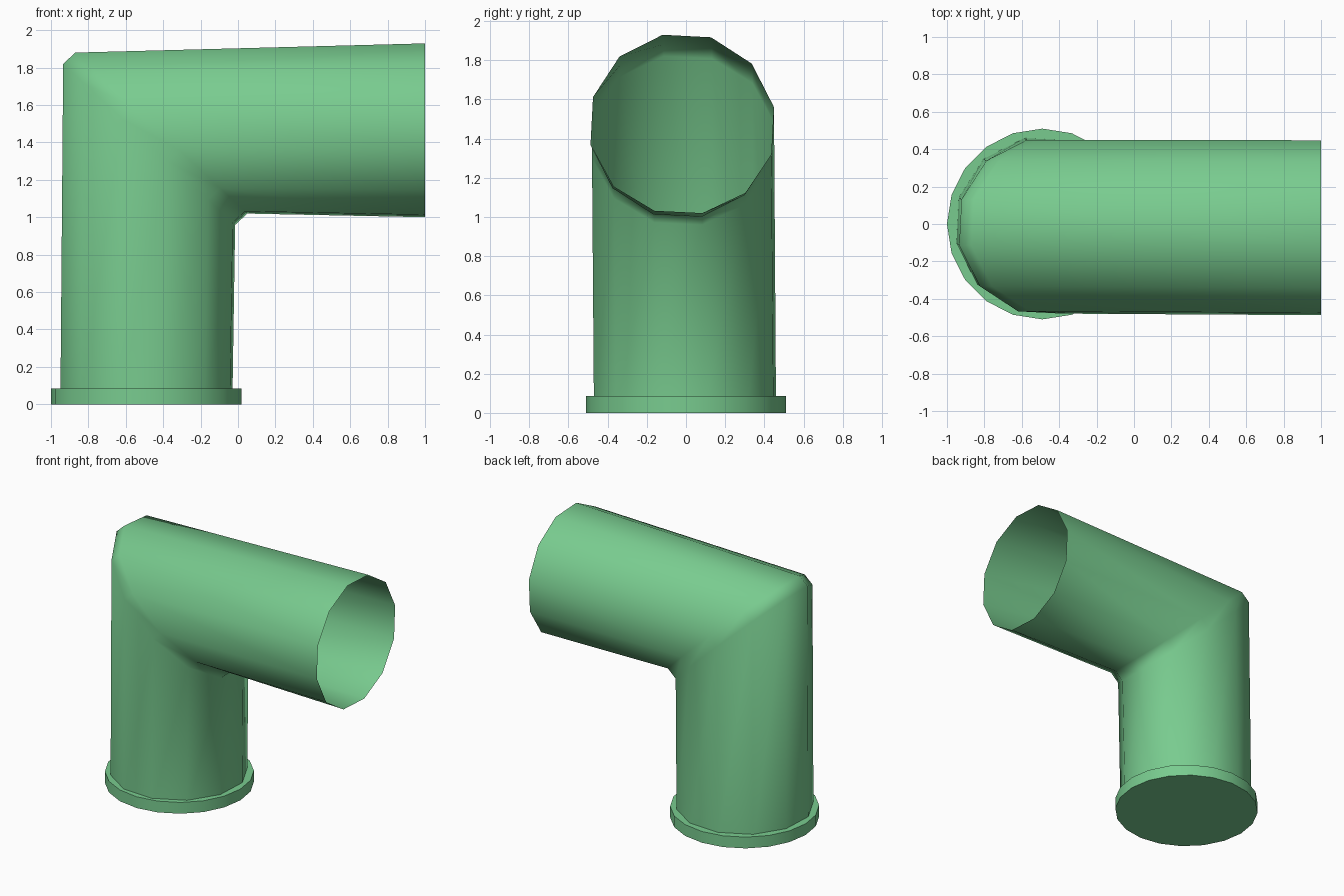
import bpy, bmesh, math
from mathutils import Vector

cube = bpy.data.objects.get("Cube")
if cube:
    bpy.data.objects.remove(cube, do_unlink=True)

green = bpy.data.materials.new("pipe_green")
green.use_nodes = True
COLOUR = (0.19, 0.6, 0.275, 1)
green.diffuse_color = COLOUR
green.node_tree.nodes["Principled BSDF"].inputs["Base Color"].default_value = COLOUR


def add_object(name, bm):
    mesh = bpy.data.meshes.new(name)
    bm.to_mesh(mesh)
    bm.free()
    mesh.materials.append(green)
    obj = bpy.data.objects.new(name, mesh)
    bpy.context.collection.objects.link(obj)
    return obj


# Elbow pipe: open tube through four rings (centre, outward axis, side radius)
SIDES = 12
TWIST = math.radians(12)
rings = [
    ((-0.49, -0.005, 0.0), (-0.47, 0, 0), 0.475),
    ((-0.475, -0.015, 1.39), (-0.47, 0, 0.44), 0.475),
    ((-0.41, -0.015, 1.45), (-0.47, 0, 0.44), 0.475),
    ((1.0, -0.02, 1.465), (0, 0, 0.475), 0.478),
]
bm = bmesh.new()
loops = []
for centre, out, side in rings:
    loop = []
    for i in range(SIDES):
        a = TWIST + math.tau * i / SIDES
        p = Vector(centre) + Vector(out) * math.sin(a) + Vector((0, side, 0)) * math.cos(a)
        loop.append(bm.verts.new(p))
    loops.append(loop)
for low, high in zip(loops, loops[1:]):
    for i in range(SIDES):
        j = (i + 1) % SIDES
        bm.faces.new((low[i], low[j], high[j], high[i])).smooth = True
add_object("elbow_pipe", bm)

# Base flange: closed disc under the upright
HEIGHT = 0.085
bm = bmesh.new()
bmesh.ops.create_cone(bm, cap_ends=True, segments=20, radius1=0.51, radius2=0.51, depth=HEIGHT)
bmesh.ops.rotate(bm, verts=bm.verts, matrix=Vector((0, 1, 0)).rotation_difference(Vector((1, 0, 0))).to_matrix())
bmesh.ops.translate(bm, verts=bm.verts, vec=(-0.49, 0, HEIGHT / 2))
flange = add_object("base_flange", bm)
bpy.ops.object.select_all(action="DESELECT")
flange.select_set(True)
bpy.context.view_layer.objects.active = flange
bpy.ops.object.shade_smooth_by_angle(angle=math.radians(35))
